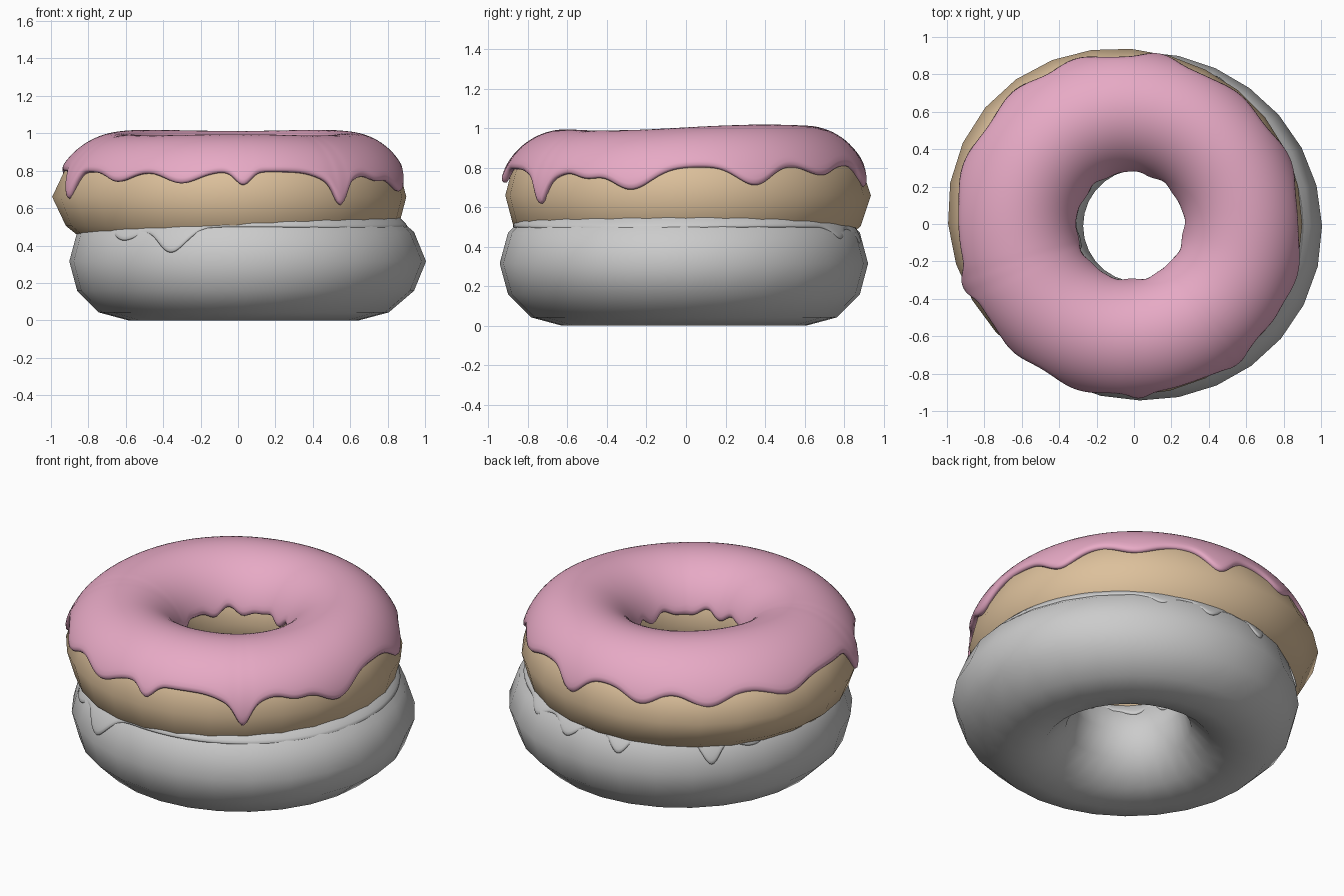
import bpy, bmesh
from math import sin, cos, asin, pi, radians, degrees, atan2, exp, hypot

if "Cube" in bpy.data.objects:
    bpy.data.objects.remove(bpy.data.objects["Cube"])


def material(name, color):
    m = bpy.data.materials.new(name)
    m.diffuse_color = color
    m.use_nodes = True
    m.node_tree.nodes["Principled BSDF"].inputs["Base Color"].default_value = m.diffuse_color
    return m


def bulge(theta, direction, amount):
    return amount * max(0.0, cos(theta - radians(direction))) ** 2


def dough(name, center, major, minor, height, bulge_dir, bulge_amt, mat=None):
    # Coarse smooth-shaded torus, with one side of the outer ring swollen
    bpy.ops.mesh.primitive_torus_add(major_segments=28, minor_segments=12,
                                     major_radius=major, minor_radius=minor)
    ob = bpy.context.object
    ob.name = name
    for v in ob.data.vertices:
        r = hypot(v.co.x, v.co.y)
        c = max(0.0, (r - major) / minor)
        k = 1 + bulge(atan2(v.co.y, v.co.x), bulge_dir, bulge_amt) * c ** 5 / r
        v.co.x *= k
        v.co.y *= k
        v.co.z *= height / minor
    ob.location = center
    for p in ob.data.polygons:
        p.use_smooth = True
    if mat:
        ob.data.materials.append(mat)
    return ob


def icing(name, center, major, minor, height, base, drips, inner, thickness,
          bulge_dir, bulge_amt, tilt=0.0, mat=None):
    # Shell over the upper half of a torus; drips = (angle, depth, width)
    n, rows = 216, 16
    bm = bmesh.new()
    grid = []
    for i in range(n):
        t = 2 * pi * i / n
        z_out = base
        for a, depth, width in drips:
            d = (degrees(t) - a + 180) % 360 - 180
            z_out -= depth * exp(-(d / width) ** 2)
        z_in = inner + 0.018 * sin(9 * t) + 0.010 * sin(14 * t + 1)
        p0 = asin(max(-0.9, (z_out - center[2]) / height))
        p1 = pi - asin((z_in - center[2]) / height)
        col = []
        for j in range(rows + 1):
            p = p0 + (p1 - p0) * j / rows
            r = major + minor * cos(p)
            r += bulge(t, bulge_dir, bulge_amt) * max(0.0, cos(p)) ** 3
            x, y = r * cos(t), r * sin(t)
            z = height * sin(p) + max(0.0, sin(p)) * (tilt * y + 0.006 * sin(3 * t))
            col.append(bm.verts.new((x, y, z)))
        grid.append(col)
    for i in range(n):
        a, b = grid[i], grid[(i + 1) % n]
        for j in range(rows):
            bm.faces.new((a[j], b[j], b[j + 1], a[j + 1])).smooth = True
    me = bpy.data.meshes.new(name)
    bm.to_mesh(me)
    bm.free()
    ob = bpy.data.objects.new(name, me)
    bpy.context.collection.objects.link(ob)
    ob.location = center
    sol = ob.modifiers.new("thickness", 'SOLIDIFY')
    sol.thickness = thickness
    sol.offset = -1
    sub = ob.modifiers.new("round", 'SUBSURF')
    sub.levels = sub.render_levels = 1
    if mat:
        me.materials.append(mat)
    return ob


tan = material("dough_tan", (0.72, 0.53, 0.33, 1))
pink = material("icing_pink", (0.80, 0.40, 0.56, 1))

# Lower grey ring and its grey icing
dough("lower_donut", (0.03, -0.01, 0.315), 0.617, 0.315, 0.315, -10, 0.045)
icing("lower_icing", (0.03, -0.01, 0.315), 0.615, 0.318, 0.316, 0.50,
      [(-115, 0.14, 7), (-135, 0.07, 8), (62, 0.06, 5), (80, 0.08, 5),
       (102, 0.10, 4), (135, 0.14, 4), (150, 0.06, 8)],
      0.45, 0.02, -10, 0.02)

# Upper tan ring
dough("upper_donut", (-0.015, 0.0, 0.66), 0.61, 0.305, 0.31, 150, 0.085, tan)

# Pink icing with drips around the outer edge
icing("upper_icing", (-0.02, -0.01, 0.66), 0.605, 0.335, 0.345, 0.81,
      [(-52, 0.13, 3), (-52, 0.08, 9), (-87, 0.085, 3.5), (-108, 0.07, 8),
       (-133, 0.06, 7), (-160, 0.17, 4), (-17, 0.12, 9), (23, 0.10, 8),
       (50, 0.05, 8), (80, 0.11, 6), (108, 0.07, 7), (131, 0.07, 8),
       (160, 0.06, 9), (-33, 0.05, 6)],
      0.74, 0.04, 150, 0.04, 0.025, pink)
